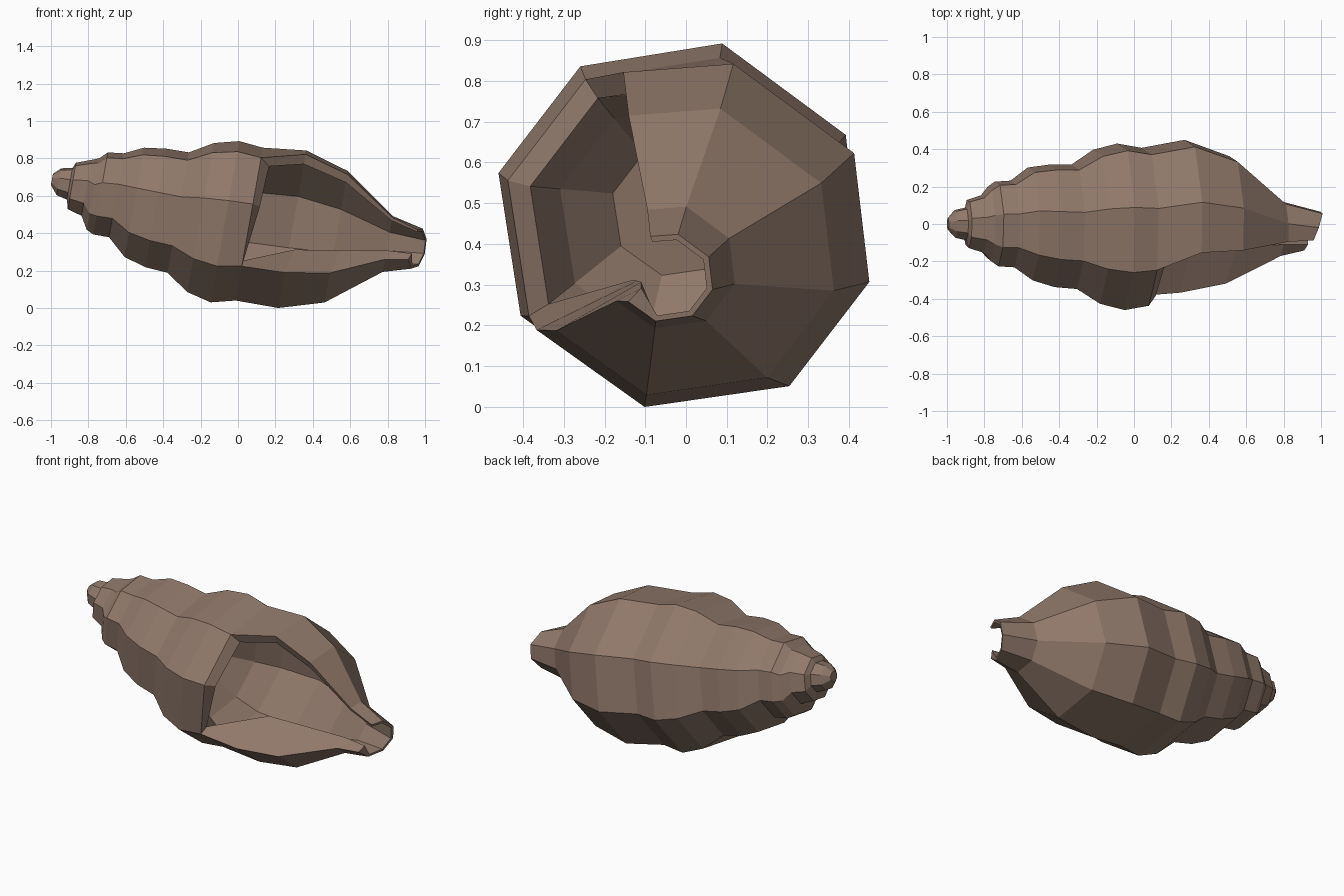
import bpy, bmesh, math
from mathutils import Vector

if "Cube" in bpy.data.objects:
    bpy.data.objects.remove(bpy.data.objects["Cube"])

SHEAR = 0.175                                   # rings lean square to the sloping axis
ANGLES = [77, 28, -15, -58, -105, -148, 165, 122]

# rings along the shell: axis x, centre y, centre z, half height
RINGS = [
    (-0.995, 0, .695, .03), (-.957, 0, .683, .072), (-.90, 0, .672, .085), (-.888, 0, .66, .125),
    (-.81, 0, .65, .15), (-.775, 0, .617, .192), (-.735, 0, .62, .22), (-.65, 0, .61, .225),
    (-.555, 0, .572, .293), (-.44, -.01, .542, .318), (-.32, -.015, .517, .323),
    (-.20, -.015, .49, .40), (-.07, -.015, .4675, .4325), (.06, -.015, .455, .41),
    (.29, .015, .4275, .4225), (.525, 0, .3875, .3525), (.80, -.035, .35, .15),
    (.977, -.045, .325, .107),
]
LAST = len(RINGS) - 1
MOUTH = LAST - 4                                # ring where the mouth opens
# inner edge of the rolled lower lip, one point per ring after the mouth
ROLLED_LIP = [(.30, -.13, .32), (.55, -.12, .318), (.80, -.11, .315), (.93, -.11, .30)]


def point(i, deg, scale=1.0):
    a, cy, cz, half = RINGS[i]
    r = half / 0.957 * scale
    c, s = math.cos(math.radians(deg)), math.sin(math.radians(deg))
    p = Vector((a + r * s * SHEAR, cy + r * c * 1.02, cz + r * s * 0.983))
    if i == LAST:                               # canal end is cut on a slant
        p.x += 0.4 * p.y
    return p


def angle(i, j):
    # past the mouth the upper lip sits a little higher
    return 112 if (j == 7 and i > MOUTH) else ANGLES[j]


bm = bmesh.new()


def make_grid(scale_for, start):
    return {i: [bm.verts.new(point(i, angle(i, j), scale_for(i))) for j in range(8)]
            for i in range(start, LAST + 1)}


def bridge(r0, r1, cols):
    for j in cols:
        k = (j + 1) % 8
        bm.faces.new((r0[j], r0[k], r1[k], r1[j]))


CLOSED = range(8)
OPEN = [7, 0, 1, 2, 3, 4]                       # sides that remain beside the mouth

# outer whorls
outer = make_grid(lambda i: 1.0, 0)
for i in range(LAST):
    bridge(outer[i], outer[i + 1], CLOSED if i < MOUTH else OPEN)
bm.faces.new(outer[0])

# hollow inside, narrowing to a pocket behind the mouth
inner = make_grid(lambda i: {MOUTH - 2: .4, MOUTH - 1: .66}.get(i, .87), MOUTH - 2)
for n, p in enumerate(ROLLED_LIP):
    inner[MOUTH + 1 + n][5].co = Vector(p)
inner[MOUTH][7].co.x += .05                     # shoulder rim slopes inward
inner[MOUTH][6].co.x += .04
for i in range(MOUTH - 2, LAST):
    bridge(inner[i], inner[i + 1], CLOSED if i < MOUTH else OPEN)
bm.faces.new(inner[MOUTH - 2])

# rims: shoulder of the mouth, both lips and the canal end
bridge(outer[MOUTH], inner[MOUTH], [5, 6])
bridge(outer[LAST], inner[LAST], OPEN)
for i in range(MOUTH, LAST):
    for j in (7, 5):
        bm.faces.new((outer[i][j], outer[i + 1][j], inner[i + 1][j], inner[i][j]))

# drop unused mouth vertices, fix facing, stand on the ground
bmesh.ops.delete(bm, geom=[v for v in bm.verts if not v.link_faces], context='VERTS')
bmesh.ops.recalc_face_normals(bm, faces=bm.faces)
low = min(v.co.z for v in bm.verts)
bmesh.ops.translate(bm, verts=bm.verts, vec=(0, 0, -low))

mesh = bpy.data.meshes.new("spiral_shell")
bm.to_mesh(mesh)
bm.free()
shell = bpy.data.objects.new("spiral_shell", mesh)
bpy.context.collection.objects.link(shell)

mat = bpy.data.materials.new("warm brown")
mat.diffuse_color = (0.28, 0.19, 0.145, 1)
mat.use_nodes = True
mat.node_tree.nodes["Principled BSDF"].inputs["Base Color"].default_value = mat.diffuse_color
mesh.materials.append(mat)
